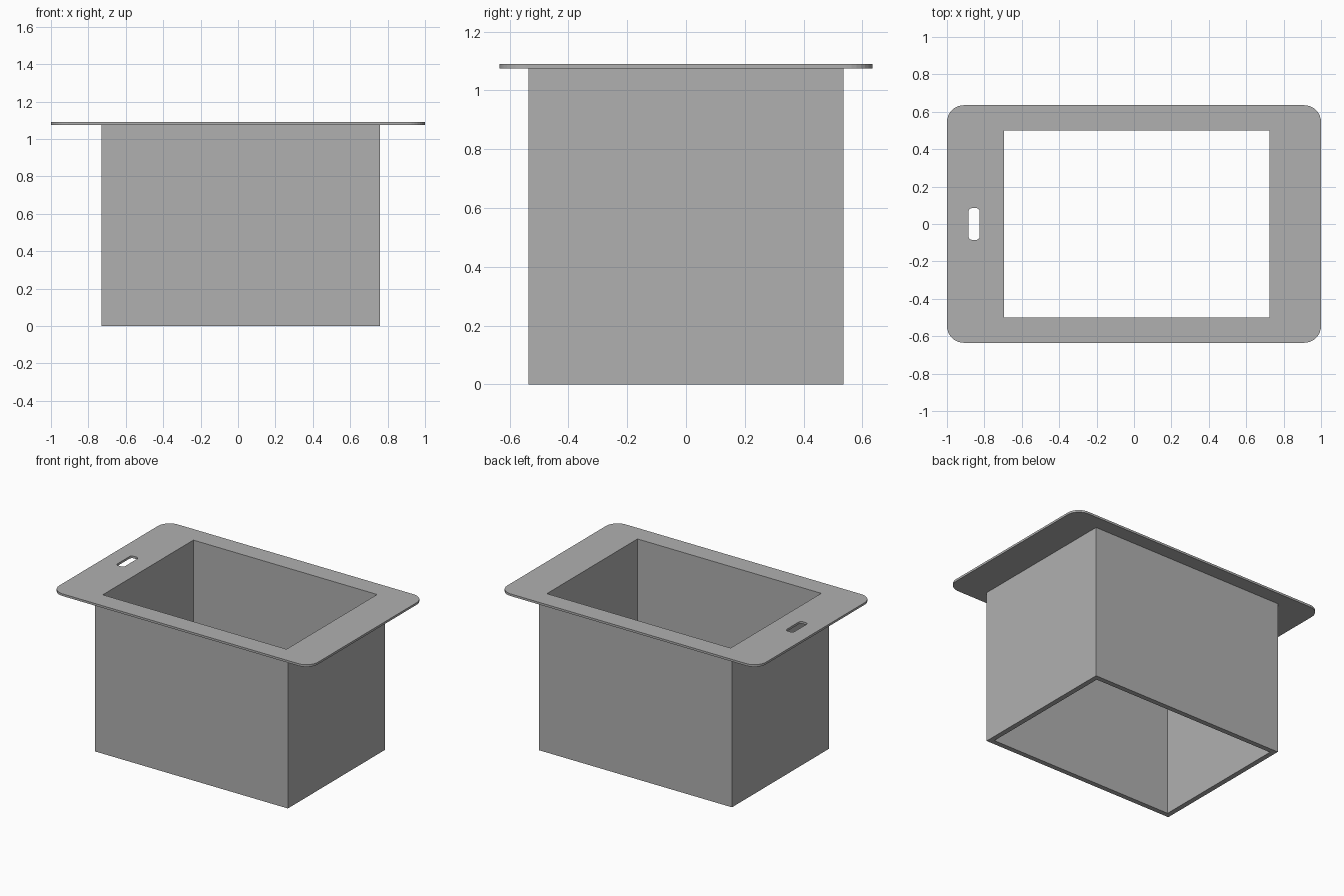
import bpy
import bmesh
from math import cos, sin, pi

cube = bpy.data.objects.get("Cube")
if cube:
    bpy.data.objects.remove(cube, do_unlink=True)

grey = bpy.data.materials.new("mid_grey")
grey.use_nodes = True
colour = (0.434, 0.434, 0.434, 1)
grey.diffuse_color = colour
grey.node_tree.nodes["Principled BSDF"].inputs["Base Color"].default_value = colour


def rounded_rect(x0, x1, y0, y1, radius=0.0, steps=8):
    """Outline of a rectangle, counter-clockwise, with optional round corners."""
    if radius == 0:
        return [(x1, y1), (x0, y1), (x0, y0), (x1, y0)]
    centres = rounded_rect(x0 + radius, x1 - radius, y0 + radius, y1 - radius)
    return [(cx + radius * cos((k + i / steps) * pi / 2),
             cy + radius * sin((k + i / steps) * pi / 2))
            for k, (cx, cy) in enumerate(centres) for i in range(steps + 1)]


def pierced_slab(name, outlines, z0, z1):
    """Extrude the first outline, pierced by the others, from z0 to z1."""
    bm = bmesh.new()
    edges = []
    for outline in outlines:
        verts = [bm.verts.new((x, y, z0)) for x, y in outline]
        edges += [bm.edges.new((a, b)) for a, b in zip(verts, verts[1:] + verts[:1])]
    bmesh.ops.triangle_fill(bm, use_beauty=True, use_dissolve=False, edges=edges)
    raised = bmesh.ops.extrude_face_region(bm, geom=bm.faces[:], use_keep_orig=True)
    top = [g for g in raised["geom"] if isinstance(g, bmesh.types.BMVert)]
    bmesh.ops.translate(bm, verts=top, vec=(0, 0, z1 - z0))
    bmesh.ops.recalc_face_normals(bm, faces=bm.faces[:])
    mesh = bpy.data.meshes.new(name)
    bm.to_mesh(mesh)
    bm.free()
    mesh.materials.append(grey)
    obj = bpy.data.objects.new(name, mesh)
    bpy.context.collection.objects.link(obj)
    return obj


PLATE_BOTTOM, PLATE_TOP = 1.075, 1.09
opening = rounded_rect(-0.695, 0.725, -0.5, 0.5)

# Open sleeve
pierced_slab("sleeve_walls", [rounded_rect(-0.73, 0.76, -0.535, 0.535), opening],
             0, PLATE_BOTTOM)

# Flange with the sleeve opening and a small hand slot
flange = rounded_rect(-1, 1, -0.635, 0.635, 0.09)
slot = rounded_rect(-0.885, -0.825, -0.085, 0.085, 0.02, 5)
pierced_slab("top_flange", [flange, opening, slot], PLATE_BOTTOM, PLATE_TOP)
